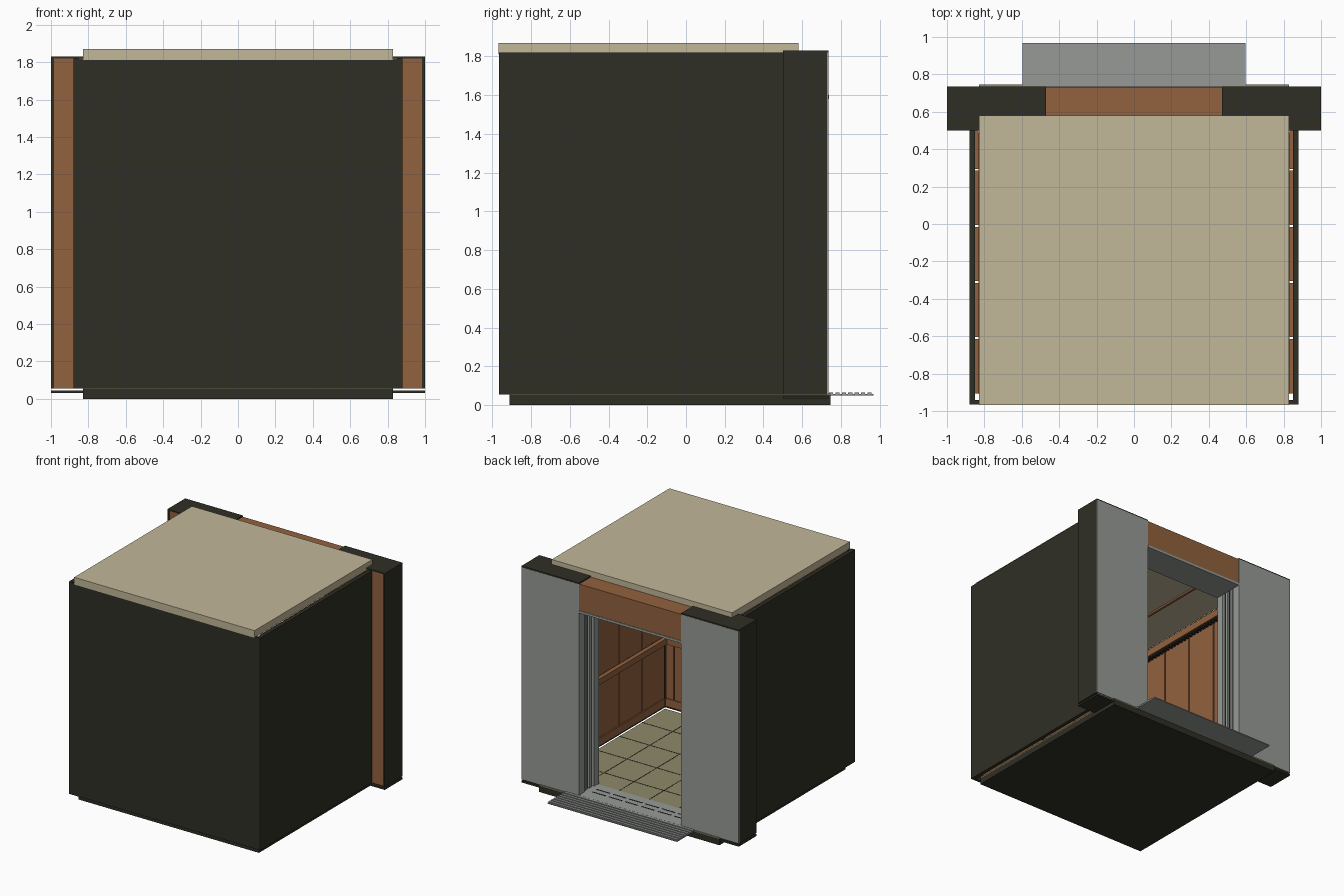
import bpy, bmesh

if "Cube" in bpy.data.objects:
    bpy.data.objects.remove(bpy.data.objects["Cube"])


def material(name, srgb):
    m = bpy.data.materials.new(name)
    lin = [((c / 255 + 0.055) / 1.055) ** 2.4 for c in srgb]
    m.diffuse_color = (*lin, 1)
    m.use_nodes = True
    m.node_tree.nodes["Principled BSDF"].inputs["Base Color"].default_value = m.diffuse_color
    return m


DARK = material("dark_olive_paint", (47, 47, 37))
TAN = material("tan_roof", (193, 183, 153))
WOOD = material("brown_wood", (146, 97, 62))
STEEL = material("grey_steel", (150, 154, 150))
FLOOR = material("olive_floor", (143, 138, 106))
BLACK = material("slot_black", (30, 30, 28))


def boxes(name, mat, specs, mirror=False):
    """One object from boxes (x0, x1, y0, y1, z0, z1), optionally mirrored in x."""
    specs = list(specs)
    if mirror:
        specs += [(-b, -a, c, d, e, f) for a, b, c, d, e, f in specs]
    bm = bmesh.new()
    for x0, x1, y0, y1, z0, z1 in specs:
        vs = bmesh.ops.create_cube(bm, size=1)["verts"]
        for v in vs:
            v.co.x = x1 if v.co.x > 0 else x0
            v.co.y = y1 if v.co.y > 0 else y0
            v.co.z = z1 if v.co.z > 0 else z0
    me = bpy.data.meshes.new(name)
    bm.to_mesh(me)
    bm.free()
    me.materials.append(mat)
    ob = bpy.data.objects.new(name, me)
    bpy.context.collection.objects.link(ob)
    return ob


# Base, floor and tile joints
boxes("base_slab", DARK, [(-.83, .83, -.91, .745, 0, .052)])
boxes("floor_sheet", FLOOR, [(-.83, .83, -.91, .745, .052, .06)])
joints = [(x - .003, x + .003, -.91, .48, .06, .0615) for x in (-.55, -.275, 0, .275, .55)]
joints += [(-.83, .83, y - .003, y + .003, .06, .0615) for y in (-.61, -.31, -.01, .29)]
boxes("tile_joints", DARK, joints)

# Outer shell and roof
boxes("side_walls", DARK, [(.85, .88, -.965, .505, .055, 1.82)], True)
boxes("rear_wall", DARK, [(-.88, .88, -.965, -.94, .055, 1.815)])
boxes("roof", TAN, [(-.83, .83, -.968, .58, 1.81, 1.87)])

# Inner wood panels with narrow open joints
edges = [-.91, -.61, -.31, -.01, .29, .505]
boxes("side_panels", WOOD, [(.832, .85, a + .005, b - .005, .075, 1.81)
                            for a, b in zip(edges, edges[1:])], True)
boxes("rear_panels", WOOD, [(-.75 + .3 * i + .005, -.45 + .3 * i - .005, -.94, -.915, .075, 1.80)
                            for i in range(5)])
boxes("rear_corner_panels", WOOD, [(.755, .825, -.94, -.915, .075, 1.80)], True)

# Skirting, handrail, and cornice with vent teeth
boxes("side_skirting", WOOD, [(.822, .832, -.90, .49, .085, .15)], True)
boxes("rear_skirting", WOOD, [(-.82, .82, -.915, -.905, .085, .15)])
boxes("side_handrails", WOOD, [(.775, .81, -.88, .45, .63, .68)], True)
boxes("rear_handrail", WOOD, [(-.81, .81, -.89, -.855, .63, .68)])
boxes("rail_brackets", DARK, [(.81, .832, -.75 + .3 * i, -.72 + .3 * i, .645, .665)
                              for i in range(4)], True)
boxes("side_cornice", WOOD, [(.79, .832, -.91, .47, 1.71, 1.77)], True)
boxes("rear_cornice", WOOD, [(-.79, .79, -.915, -.875, 1.71, 1.77)])
boxes("cornice_teeth", BLACK, [(.80, .832, -.89 + .04 * i, -.87 + .04 * i, 1.69, 1.71)
                               for i in range(34)], True)
boxes("ceiling_strips", WOOD, [(.47, .49, -.90, .48, 1.795, 1.81)], True)

# Door columns: dark outer side, caps, wood back and steel face
boxes("column_sides", DARK, [(.985, 1, .5, .728, .055, 1.83)], True)
boxes("column_caps", DARK, [(.47, 1, .5, .735, 1.82, 1.83),
                            (.47, 1, .5, .735, .03, .045)], True)
boxes("column_wood_backs", WOOD, [(.485, .985, .505, .53, .055, 1.82)], True)
boxes("column_faces", STEEL, [(.47, 1, .728, .736, .055, 1.82)], True)

# Door jambs with the edges of the open sliding doors
boxes("door_jambs", STEEL, [(.47, .49, .665, .728, .055, 1.6),
                            (.47, .50, .47, .535, .055, 1.6)], True)
boxes("jamb_recesses", BLACK, [(.495, .505, .53, .67, .055, 1.6)], True)
boxes("sliding_doors", STEEL, [(.478, .86, .56, .585, .065, 1.6),
                               (.478, .86, .615, .64, .065, 1.6)], True)

# Lintel and door header
boxes("lintel", WOOD, [(-.47, .47, .5, .733, 1.6, 1.82)])
boxes("door_header", STEEL, [(-.47, .47, .47, .737, 1.58, 1.6)])

# Ribbed threshold plates with door tracks
boxes("inner_sill", STEEL, [(-.485, .485, .49, .735, .05, .064)])
boxes("landing_sill", STEEL, [(-.595, .595, .735, .968, .05, .058)])
boxes("landing_ribs", STEEL, [(-.595, .595, .738 + .033 * i, .76 + .033 * i, .058, .065)
                              for i in range(7)])
boxes("door_tracks", BLACK, [(-.45 + .15 * i, -.33 + .15 * i, y, y + .01, .064, .0655)
                             for y in (.567, .622) for i in range(6)])
